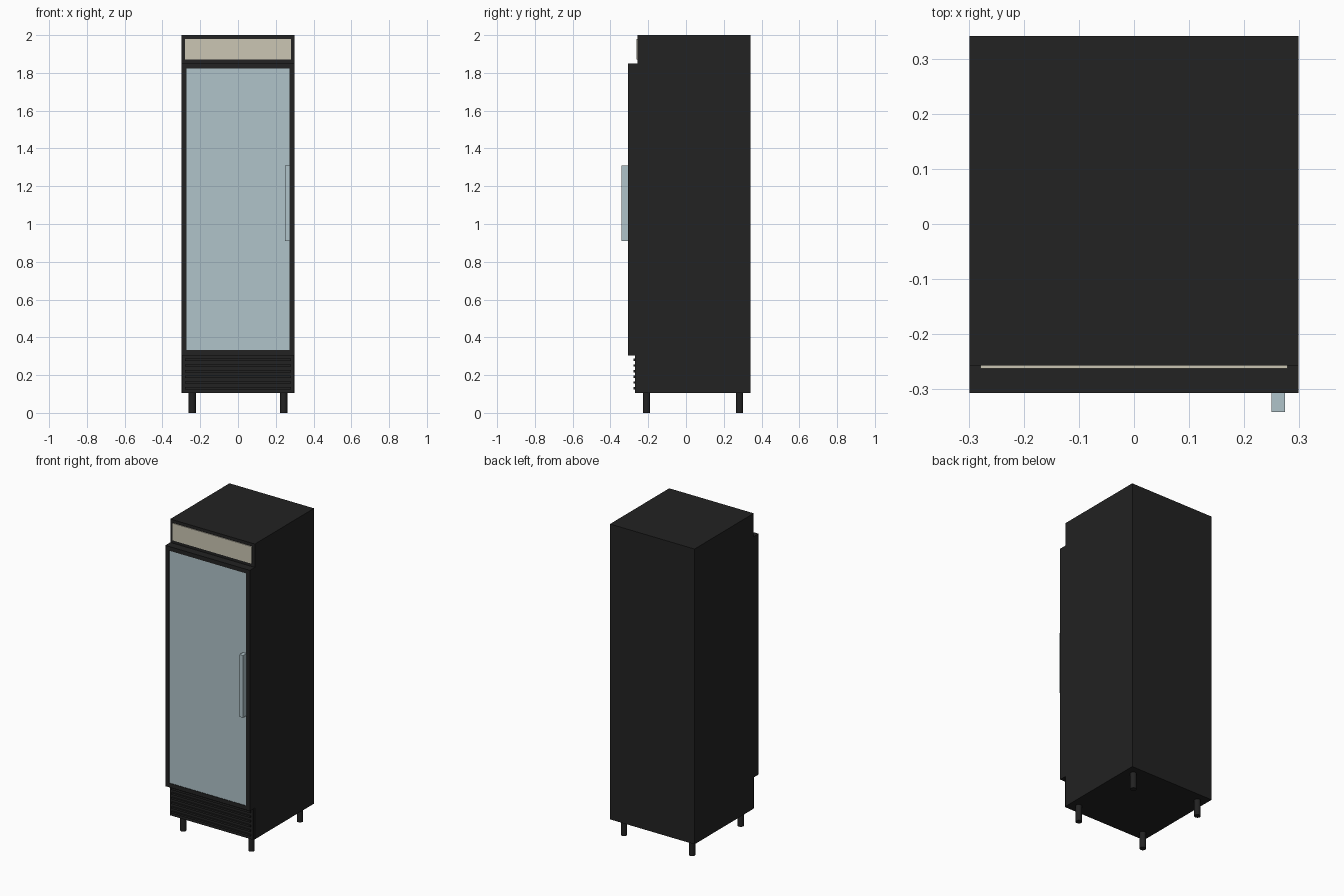
import bpy
import bmesh
from mathutils import Vector

cube = bpy.data.objects.get("Cube")
if cube:
    bpy.data.objects.remove(cube, do_unlink=True)


def material(name, rgb):
    mat = bpy.data.materials.new(name)
    mat.use_nodes = True
    color = (*rgb, 1)
    mat.diffuse_color = color
    mat.node_tree.nodes["Principled BSDF"].inputs["Base Color"].default_value = color
    return mat


BLACK = material("black_enamel", (0.016, 0.016, 0.016))
GLASS = material("pale_blue_glass", (0.434, 0.552, 0.591))
CREAM = material("cream_panel", (0.597, 0.564, 0.456))


def finish(name, bm, *mats):
    mesh = bpy.data.meshes.new(name)
    bm.to_mesh(mesh)
    bm.free()
    for mat in mats:
        mesh.materials.append(mat)
    obj = bpy.data.objects.new(name, mesh)
    bpy.context.collection.objects.link(obj)
    return obj


def box_mesh(low, high):
    low, high = Vector(low), Vector(high)
    bm = bmesh.new()
    bmesh.ops.create_cube(bm, size=1)
    bmesh.ops.scale(bm, vec=high - low, verts=bm.verts)
    bmesh.ops.translate(bm, vec=(low + high) / 2, verts=bm.verts)
    return bm


def box(name, low, high, mat):
    return finish(name, box_mesh(low, high), mat)


# Cabinet and header panel
box("cabinet", (-0.3, -0.258, 0.105), (0.3, 0.342, 2), BLACK)
box("header_panel", (-0.28, -0.263, 1.87), (0.28, -0.257, 1.98), CREAM)

# Door with an inset glass pane
bm = box_mesh((-0.3, -0.308, 0.305), (0.3, -0.257, 1.85))
bm.normal_update()
front = min(bm.faces, key=lambda f: f.calc_center_median().y)
bmesh.ops.inset_region(bm, faces=[front], thickness=0.038)
bmesh.ops.inset_region(bm, faces=[front], thickness=0.001, depth=-0.002)
front.material_index = 1
finish("glass_door", bm, BLACK, GLASS)

# Door handle
box("door_handle", (0.25, -0.342, 0.91), (0.275, -0.307, 1.31), GLASS)

# Lower grille with horizontal slats
box("grille_panel", (-0.295, -0.269, 0.105), (0.295, -0.257, 0.303), BLACK)
for i in range(6):
    z = 0.125 + i * 0.03
    box(f"grille_slat_{i + 1}", (-0.28, -0.278, z), (0.28, -0.268, z + 0.012), BLACK)

# Round feet
for side, x in (("right", -0.242), ("left", 0.242)):
    for end, y in (("front", -0.209), ("back", 0.283)):
        bm = bmesh.new()
        bmesh.ops.create_cone(bm, cap_ends=True, segments=16,
                              radius1=0.019, radius2=0.019, depth=0.11)
        bmesh.ops.translate(bm, vec=(x, y, 0.055), verts=bm.verts)
        for face in bm.faces:
            face.smooth = len(face.verts) == 4
        for edge in bm.edges:
            edge.smooth = all(f.smooth for f in edge.link_faces)
        finish(f"{end}_{side}_foot", bm, BLACK)
